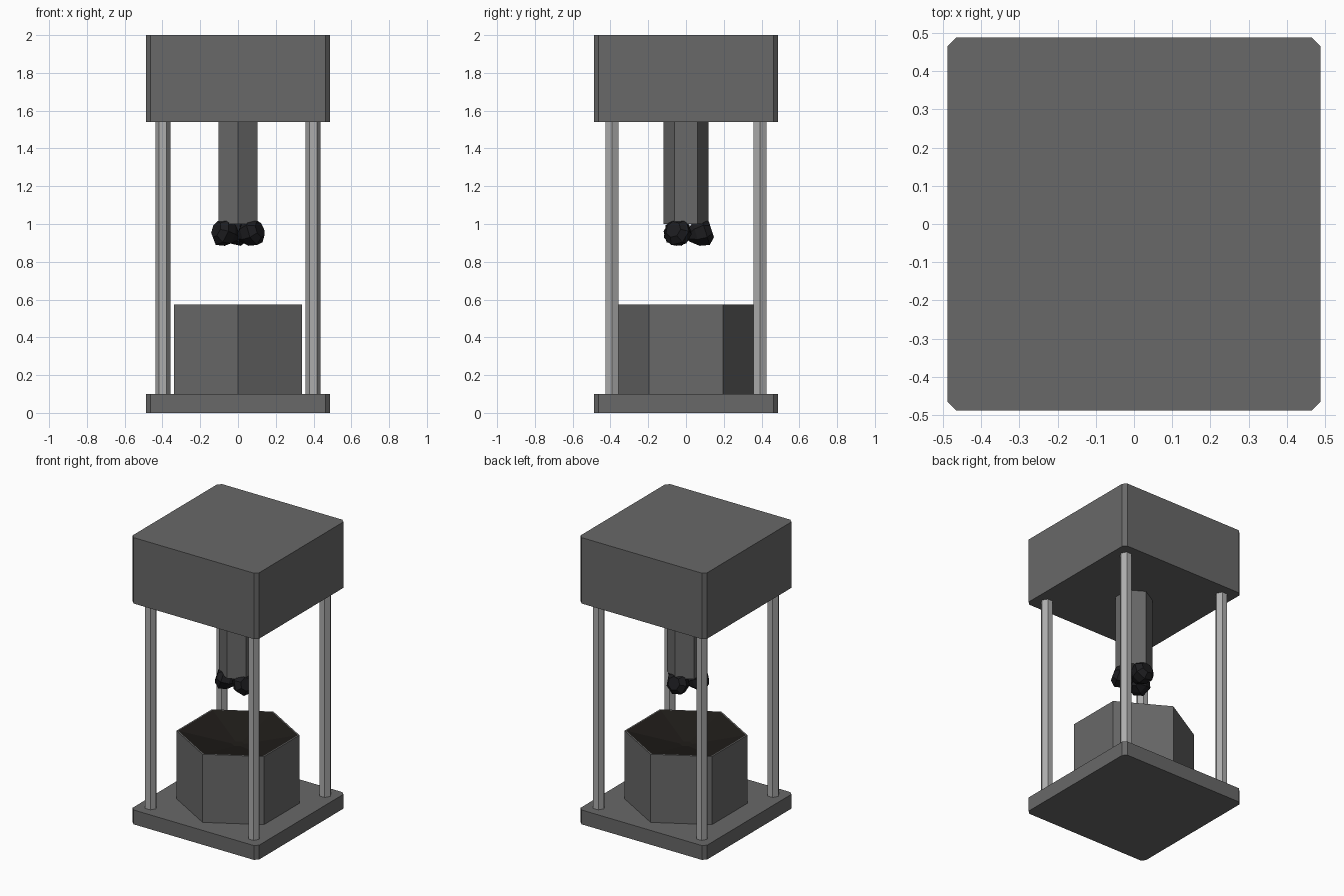
import bpy, bmesh, math
from mathutils import Vector, Matrix

if "Cube" in bpy.data.objects:
    bpy.data.objects.remove(bpy.data.objects["Cube"])


def material(name, c):
    m = bpy.data.materials.new(name)
    m.diffuse_color = (*c, 1)
    m.use_nodes = True
    m.node_tree.nodes["Principled BSDF"].inputs["Base Color"].default_value = m.diffuse_color
    return m


steel = material("dark_steel", (0.14, 0.14, 0.14))
rod = material("light_steel", (0.42, 0.42, 0.42))
bit = material("black_bit", (0.012, 0.012, 0.014))
ore = material("dark_ore", (0.014, 0.012, 0.01))


def loft(name, rings, mat, matrix=None):
    """Join equal-length rings of points with flat faces and cap both ends."""
    bm = bmesh.new()
    loops = [[bm.verts.new(p) for p in ring] for ring in rings]
    for a, b in zip(loops, loops[1:]):
        for i in range(len(a)):
            j = (i + 1) % len(a)
            bm.faces.new((a[i], a[j], b[j], b[i]))
    bm.faces.new(loops[0][::-1])
    bm.faces.new(loops[-1])
    if matrix:
        bm.transform(matrix)
    bmesh.ops.recalc_face_normals(bm, faces=bm.faces)
    me = bpy.data.meshes.new(name)
    bm.to_mesh(me)
    bm.free()
    ob = bpy.data.objects.new(name, me)
    bpy.context.collection.objects.link(ob)
    me.materials.append(mat)
    return ob


def ring(r, z, start=0, n=6, x=0, y=0):
    return [(x + r * math.cos(start + math.tau * i / n),
             y + r * math.sin(start + math.tau * i / n), z) for i in range(n)]


def plate(name, z0, z1, h=0.488, c=0.024):
    k = h - c
    outline = [(h, -k), (h, k), (k, h), (-k, h), (-h, k), (-h, -k), (-k, -h), (k, -h)]
    loft(name, [[(x, y, z) for x, y in outline] for z in (z0, z1)], steel)


# Base slab and machine housing
plate("base_plate", 0, 0.1)
plate("top_housing", 1.54, 2.0)

# Four hexagonal corner posts
for sx in (-1, 1):
    for sy in (-1, 1):
        x, y = 0.398 * sx, 0.392 * sy
        loft("corner_post", [ring(0.04, z, x=x, y=y) for z in (0.1, 1.54)], rod)

# Hexagonal drum with a sunken dark top
q = math.pi / 2
drum = loft("drum", [ring(0.39, 0.1, q), ring(0.39, 0.575, q),
                     ring(0.38, 0.575, q), ring(0.04, 0.5, q)], steel)
drum.data.materials.append(ore)
for f in drum.data.polygons:
    if f.center.z > 0.4 and f.center.xy.length < 0.32:
        f.material_index = 1

# Drill shaft
loft("drill_shaft", [ring(0.12, z, q) for z in (1.0, 1.54)], steel)

# Three roller cones pointing inward and down
profile = [(0.045, -0.055), (0.078, -0.022), (0.066, 0.03), (0.025, 0.078)]
for deg in (90, 210, 330):
    turn = (Matrix.Rotation(math.radians(deg), 4, 'Z')
            @ Matrix.Translation((0.082, 0, 0.955))
            @ Vector((-1, 0, -0.32)).to_track_quat('Z', 'Y').to_matrix().to_4x4())
    loft("roller_cone", [ring(r, u, math.pi / 7, 7) for r, u in profile], bit, turn)
